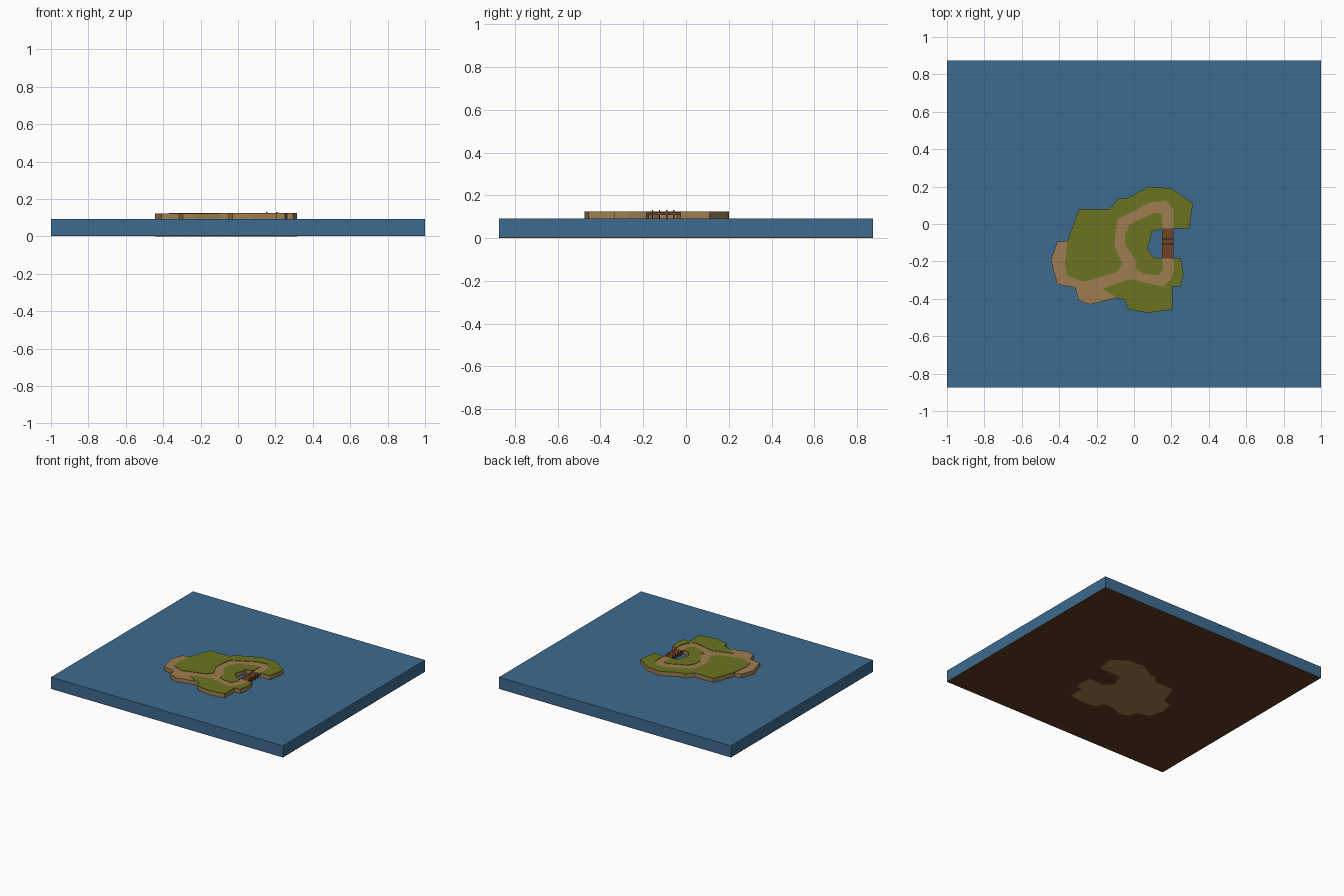
import bpy, bmesh

if "Cube" in bpy.data.objects:
    bpy.data.objects.remove(bpy.data.objects["Cube"])

def material(name, rgb):
    m = bpy.data.materials.new(name)
    m.diffuse_color = (*rgb, 1)
    m.use_nodes = True
    m.node_tree.nodes["Principled BSDF"].inputs["Base Color"].default_value = m.diffuse_color
    return m

WATER = material("water", (0.047, 0.147, 0.28))
GRASS = material("grass", (0.147, 0.175, 0.015))
SAND = material("sand", (0.35, 0.205, 0.08))
WOOD = material("wood", (0.17, 0.055, 0.018))
BED = material("earth", (0.12, 0.045, 0.015))

def finish(name, bm, mat):
    bmesh.ops.recalc_face_normals(bm, faces=bm.faces)
    me = bpy.data.meshes.new(name)
    bm.to_mesh(me)
    bm.free()
    me.materials.append(mat)
    ob = bpy.data.objects.new(name, me)
    bpy.context.collection.objects.link(ob)
    return ob

def prism(name, outline, z0, z1, mat):
    """Extrude a flat outline (in hundredths of a unit) from z0 to z1."""
    bm = bmesh.new()
    face = bm.faces.new([bm.verts.new((x / 100, y / 100, z0)) for x, y in outline])
    ext = bmesh.ops.extrude_face_region(bm, geom=[face], use_keep_orig=True)
    for v in ext["geom"]:
        if isinstance(v, bmesh.types.BMVert):
            v.co.z = z1
    return finish(name, bm, mat)

def rect(x0, y0, x1, y1):
    return [(x0, y0), (x1, y0), (x1, y1), (x0, y1)]

# Sea block and its earth underside
prism("sea", rect(-100, -87.5, 100, 87.5), 0.005, 0.093, WATER)
prism("sea_bed", rect(-100, -87.5, 100, 87.5), 0.002, 0.005, BED)

# Coastline, clockwise from the west corner of the north meadow
north = [(-35.5, -9), (-29.5, 8), (-13, 8), (-8.5, 13.5), (-4.5, 13.5), (8, 20),
         (20, 19), (31.5, 11), (29.5, -2.5)]
bay = [(15, -2.5), (9.5, -4), (8.5, -9), (7, -13), (10, -17.5), (13, -18.5)]
south = [(25, -18.5), (26.5, -27), (25, -33.5), (20.5, -33.5), (20.5, -45.7),
         (7.5, -47.5), (-3, -45.7), (-5, -40.5)]
beach = [(-9.5, -39.5), (-23.5, -43), (-29.5, -41), (-31.5, -34), (-41, -32.3),
         (-44.5, -19.5), (-41, -9.5)]
prism("island", north + bay + south + beach, 0, 0.123, SAND)

# Grass areas; the sand left bare between them forms the paths
north_path = [(21, -2.5), (21, 8), (17, 12.5), (8.5, 11.5), (-9, 2.5), (-10.5, -12),
              (-6, -21.5), (-9, -25.5), (-27, -31), (-36, -27.5), (-37, -21)]
inner_path = [(15, -18.5), (15.5, -24), (13, -27.5), (5, -26.5), (0.5, -23.5),
              (1.5, -20), (-4.5, -11.5), (-5, -6), (-2, 0), (11, 6), (15, 5.5)]
south_path = [(-9, -39.5), (-17, -34.5), (-2, -29.5), (15.5, -33.5),
              (19.5, -30), (21.5, -24.5), (21.5, -18.5)]
prism("north_grass", north + north_path, 0.119, 0.126, GRASS)
prism("inner_grass", bay + inner_path, 0.119, 0.126, GRASS)
prism("south_grass", south + south_path, 0.119, 0.126, GRASS)

# Wooden bridge: planks and posts
count = 6
step = 16.4 / count
for i in range(count):
    y = -18.7 + i * step
    prism(f"bridge_plank_{i + 1}", rect(14.9, y, 21.2, y + step - 0.12), 0.114, 0.123, WOOD)
for x in (15.4, 20.7):
    prism("bridge_beam", rect(x - 0.4, -18.5, x + 0.4, -2.5), 0.109, 0.114, WOOD)
    for y in (-15.7, -12.4, -9, -5.7):
        prism("bridge_post", rect(x - 0.3, y - 0.3, x + 0.3, y + 0.3), 0.02, 0.131, WOOD)
